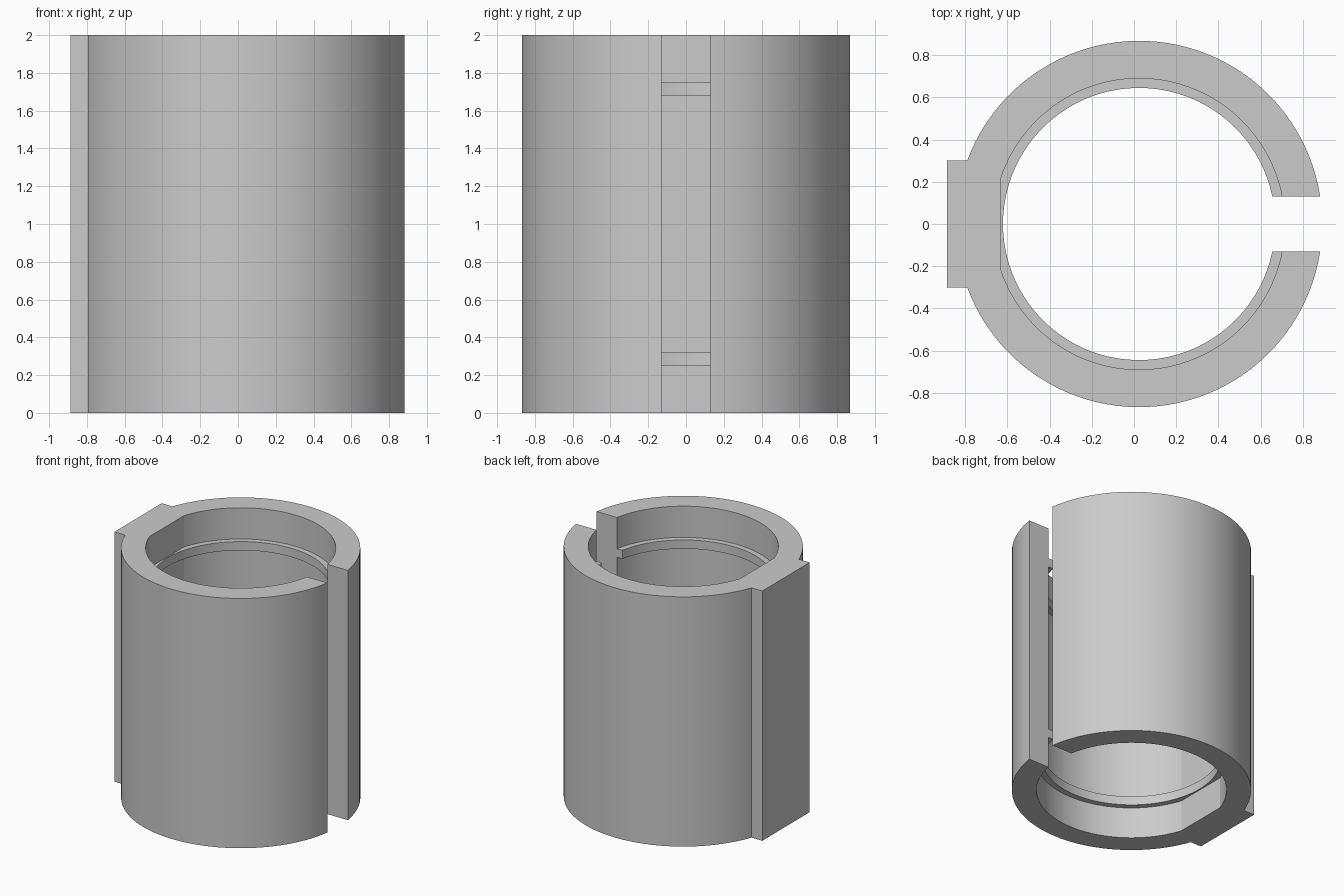
import bpy, bmesh, math

HEIGHT = 2.0
AXIS_X = 0.024        # bore axis
R_OUT, R_BORE, R_RIDGE = 0.868, 0.69, 0.645
SLOT = 0.13           # half width of the open slot
PAD_X, PAD_Y = -0.886, 0.30
FLAT_X = -0.631       # flat on the bore wall behind the pad
STEPS = 48

if "Cube" in bpy.data.objects:
    bpy.data.objects.remove(bpy.data.objects["Cube"])

grey = bpy.data.materials.new("plain grey")
grey.use_nodes = True
grey.diffuse_color = (0.6, 0.6, 0.6, 1)
grey.node_tree.nodes["Principled BSDF"].inputs["Base Color"].default_value = grey.diffuse_color


def arc(radius, end):
    """Upper half arc from the slot edge round to the end angle."""
    start = math.asin(SLOT / radius)
    angles = [start + (end - start) * i / STEPS for i in range(STEPS + 1)]
    return [(AXIS_X + radius * math.cos(a), radius * math.sin(a)) for a in angles]


def mirrored(half):
    """Continue an upper half line with its reflection below the x axis."""
    return half + [(x, -y) for x, y in reversed(half) if y > 1e-6]


def extrude(name, outer, inner, bottom, top):
    """Extrude the open ring between two lines."""
    bm = bmesh.new()
    verts = [bm.verts.new((x, y, bottom)) for x, y in outer + inner[::-1]]
    base = bm.faces.new(verts)
    result = bmesh.ops.extrude_face_region(bm, geom=[base], use_keep_orig=True)
    moved = [g for g in result["geom"] if isinstance(g, bmesh.types.BMVert)]
    bmesh.ops.translate(bm, verts=moved, vec=(0, 0, top - bottom))
    bmesh.ops.recalc_face_normals(bm, faces=bm.faces)
    mesh = bpy.data.meshes.new(name)
    bm.to_mesh(mesh)
    bm.free()
    mesh.materials.append(grey)
    obj = bpy.data.objects.new(name, mesh)
    bpy.context.collection.objects.link(obj)
    bpy.ops.object.select_all(action="DESELECT")
    obj.select_set(True)
    bpy.context.view_layer.objects.active = obj
    bpy.ops.object.shade_smooth_by_angle(angle=math.radians(8))


# Section lines
outside = mirrored(arc(R_OUT, math.pi - math.asin(PAD_Y / R_OUT)) + [(PAD_X, PAD_Y)])
bore = mirrored(arc(R_BORE, math.acos((FLAT_X - AXIS_X) / R_BORE)))
ridge = mirrored(arc(R_RIDGE, math.pi))

# Slotted sleeve with its pad, and the two inner ridges
extrude("slotted_sleeve", outside, bore, 0, HEIGHT)
extrude("lower_ridge", bore, ridge, 0.25, 0.32)
extrude("upper_ridge", bore, ridge, HEIGHT - 0.32, HEIGHT - 0.25)
